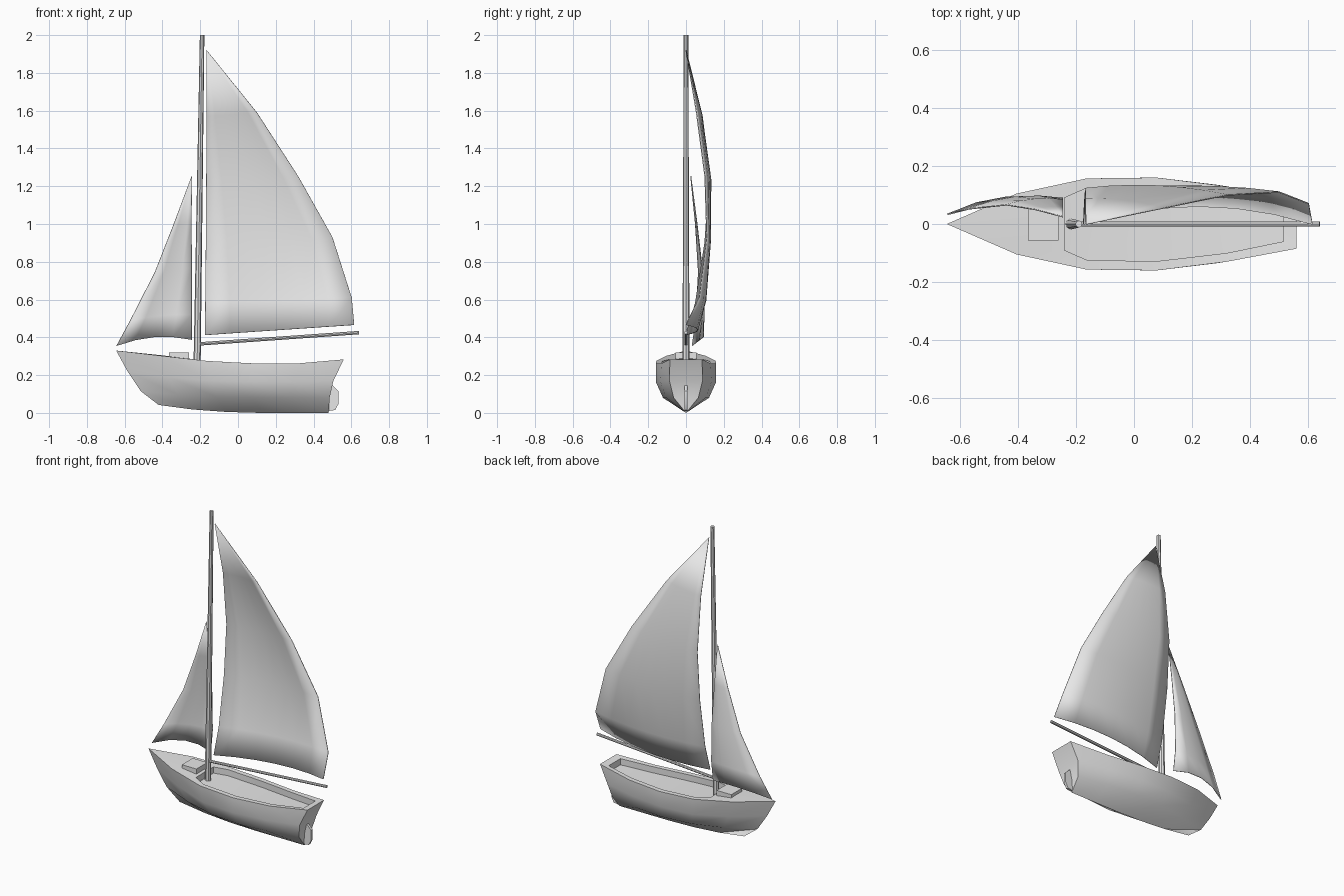
import bpy, bmesh
from mathutils import Vector

if "Cube" in bpy.data.objects:
    bpy.data.objects.remove(bpy.data.objects["Cube"])

grey = bpy.data.materials.new("light_grey")
grey.diffuse_color = (0.8, 0.8, 0.8, 1)
grey.use_nodes = True
grey.node_tree.nodes["Principled BSDF"].inputs["Base Color"].default_value = grey.diffuse_color


def finish(bm, name, angle=0.7):
    bmesh.ops.recalc_face_normals(bm, faces=bm.faces[:])
    me = bpy.data.meshes.new(name)
    bm.to_mesh(me)
    bm.free()
    ob = bpy.data.objects.new(name, me)
    bpy.context.collection.objects.link(ob)
    me.materials.append(grey)
    bpy.ops.object.select_all(action='DESELECT')
    ob.select_set(True)
    bpy.context.view_layer.objects.active = ob
    bpy.ops.object.shade_smooth_by_angle(angle=angle)
    return ob


def pole(name, a, b, r1, r2, sides=8):
    a, b = Vector(a), Vector(b)
    bm = bmesh.new()
    bmesh.ops.create_cone(bm, cap_ends=True, segments=sides, radius1=r1, radius2=r2,
                          depth=(b - a).length)
    rot = (b - a).to_track_quat('Z', 'Y')
    for v in bm.verts:
        v.co = rot @ v.co + (a + b) / 2
    return finish(bm, name)


def sail(name, rows, cols=6):
    # each row: luff point, leech point, belly depth
    bm = bmesh.new()
    grid = []
    for luff, leech, belly, lift in rows:
        l, r = Vector(luff), Vector(leech)
        line = []
        for j in range(cols + 1):
            t = j / cols
            s = 4 * t * (1 - t)
            p = l.lerp(r, t) + Vector((0, belly * s, lift * s))
            line.append(bm.verts.new(p))
        grid.append(line)
    for a, b in zip(grid, grid[1:]):
        for j in range(cols):
            bm.faces.new((a[j], a[j + 1], b[j + 1], b[j]))
    bmesh.ops.remove_doubles(bm, verts=bm.verts[:], dist=0.0005)
    ob = finish(bm, name, 1.0)
    mod = ob.modifiers.new("thickness", 'SOLIDIFY')
    mod.thickness = 0.005
    mod.offset = 0


# Hull: four lengthwise lines (stem x, stern x, half widths, heights)
levels = [
    (-0.645, 0.56, (0, .105, .157, .16, .13, .085), (.33, .302, .275, .262, .262, .283)),
    (-0.585, 0.505, (0, .09, .15, .16, .135, .088), (.22, .19, .17, .165, .165, .17)),
    (-0.515, 0.485, (0, .065, .11, .122, .105, .065), (.115, .095, .085, .08, .08, .08)),
    (-0.42, 0.48, (0, 0, 0, 0, 0, 0), (.042, .018, .005, 0, 0, 0)),
]
bm = bmesh.new()
lines = []
for x0, x1, ws, zs in levels:
    line = [bm.verts.new((x0 + (x1 - x0) * i / 5, -ws[i], zs[i])) for i in range(6)]
    line.append(bm.verts.new((x1, 0, zs[5])))
    lines.append(line)
for a, b in zip(lines, lines[1:]):
    for i in range(6):
        bm.faces.new((a[i], a[i + 1], b[i + 1], b[i]))

# Deck and sunken cockpit
rim_pts = [(-.24, 0, .285), (-.24, .09, .283), (-.16, .125, .274), (.08, .128, .262),
           (.32, .10, .262), (.515, .06, .275), (.515, 0, .275)]
rim = [bm.verts.new((x, -y, z)) for x, y, z in rim_pts]
floor = [bm.verts.new((x, -y, z - 0.04)) for x, y, z in rim_pts]
mid = [bm.verts.new((x, 0, z - 0.04)) for x, y, z in rim_pts[1:6]]
s = lines[0]
c1 = bm.verts.new((s[1].co.x, 0, .305))
bm.faces.new((s[0], c1, s[1]))
bm.faces.new((s[1], c1, rim[0], rim[1]))
bm.faces.new((s[1], rim[1], s[2]))
bm.faces.new((rim[1], rim[2], s[2]))
for i in range(2, 6):
    bm.faces.new((s[i], rim[i], rim[i + 1], s[i + 1]))
for i in range(6):
    bm.faces.new((rim[i], floor[i], floor[i + 1], rim[i + 1]))
for i in range(4):
    bm.faces.new((floor[i + 1], mid[i], mid[i + 1], floor[i + 2]))
bmesh.ops.remove_doubles(bm, verts=bm.verts[:], dist=0.0005)
bmesh.ops.mirror(bm, geom=bm.verts[:] + bm.edges[:] + bm.faces[:], axis='Y', merge_dist=0.0005)
bmesh.ops.remove_doubles(bm, verts=bm.verts[:], dist=0.0005)
finish(bm, "hull")

# Foredeck hatch
bm = bmesh.new()
bmesh.ops.create_cube(bm, size=1)
for v in bm.verts:
    v.co = Vector((-0.313 + v.co.x * .105, v.co.y * .112, .295 + v.co.z * .05))
finish(bm, "hatch")

# Rudder blade
bm = bmesh.new()
blade = [(.475, .01), (.515, .015), (.533, .05), (.533, .115), (.502, .145), (.485, .13)]
f = bm.faces.new([bm.verts.new((x, -.008, z)) for x, z in blade])
ext = bmesh.ops.extrude_face_region(bm, geom=[f])
for v in ext["geom"]:
    if isinstance(v, bmesh.types.BMVert):
        v.co.y = .008
finish(bm, "rudder")

# Spars
pole("mast", (-.217, 0, .235), (-.19, 0, 2.0), .019, .012)
pole("boom", (-.21, 0, .365), (.64, 0, .425), .009, .009)

# Sails
sail("mainsail", [
    ((-.175, 0, .412), (.615, 0, .466), .062, 0),
    ((-.173, .05, .58), (.602, .07, .61), .045, 0),
    ((-.170, .10, .90), (.50, .11, .93), .025, 0),
    ((-.168, .122, 1.22), (.32, .10, 1.25), .02, 0),
    ((-.167, .085, 1.57), (.10, .055, 1.59), .01, 0),
    ((-.166, 0, 1.92), (-.166, 0, 1.92), 0, 0),
])
sail("jib", [
    ((-.643, .033, .355), (-.245, .07, .387), .04, .03),
    ((-.57, .052, .49), (-.245, .088, .52), .022, .01),
    ((-.44, .066, .745), (-.245, .083, .765), .01, 0),
    ((-.34, .05, 1.0), (-.245, .056, 1.01), .004, 0),
    ((-.245, .025, 1.255), (-.245, .025, 1.255), 0, 0),
], 4)
